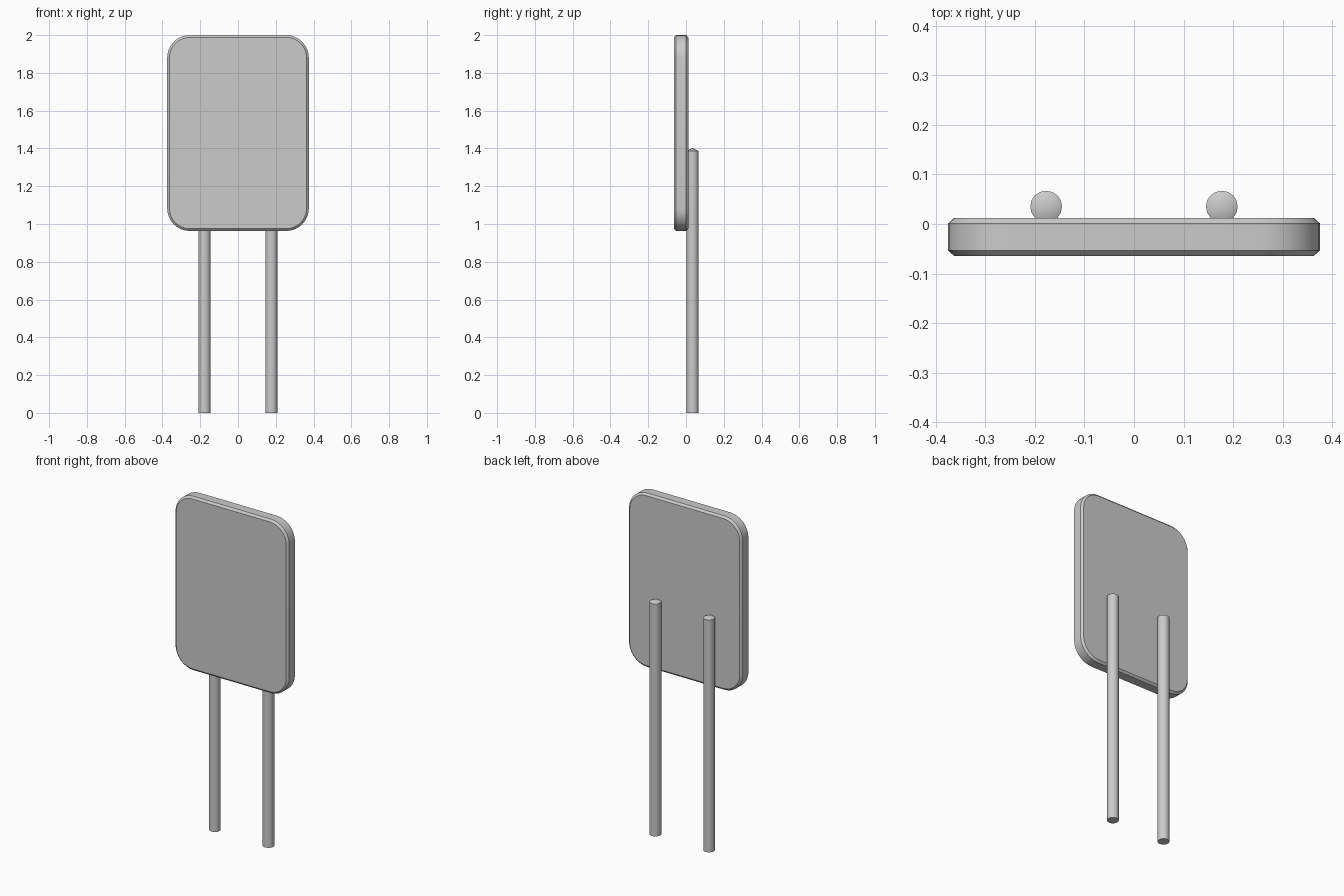
import bpy, bmesh, math

if "Cube" in bpy.data.objects:
    bpy.data.objects.remove(bpy.data.objects["Cube"])


def make_object(name, bm, angle):
    bmesh.ops.recalc_face_normals(bm, faces=bm.faces)
    mesh = bpy.data.meshes.new(name)
    bm.to_mesh(mesh)
    bm.free()
    obj = bpy.data.objects.new(name, mesh)
    bpy.context.collection.objects.link(obj)
    bpy.ops.object.select_all(action='DESELECT')
    obj.select_set(True)
    bpy.context.view_layer.objects.active = obj
    bpy.ops.object.shade_smooth_by_angle(angle=math.radians(angle))
    return obj


def skin(bm, rings):
    """Bridge consecutive rings of vertices with quads."""
    for a, b in zip(rings, rings[1:]):
        n = len(a)
        for i in range(n):
            j = (i + 1) % n
            bm.faces.new((a[i], a[j], b[j], b[i]))


# Sign panel: rounded rectangle with chamfered front and back rims
def rounded_outline(half_w, z0, z1, r, steps=8):
    corners = [(half_w - r, z1 - r), (r - half_w, z1 - r),
               (r - half_w, z0 + r), (half_w - r, z0 + r)]
    return [(cx + r * math.cos(a), cz + r * math.sin(a))
            for q, (cx, cz) in enumerate(corners)
            for a in [(q + k / steps) * math.pi / 2 for k in range(steps + 1)]]


bm = bmesh.new()
rings = []
for y, inset in [(-0.064, 0.012), (-0.053, 0), (0.001, 0), (0.012, 0.012)]:
    outline = rounded_outline(0.375 - inset, 0.963 + inset, 2.0 - inset, 0.12 - inset)
    rings.append([bm.verts.new((x, y, z)) for x, z in outline])
skin(bm, rings)
bm.faces.new(rings[0])
bm.faces.new(rings[-1])
make_object("sign_panel", bm, 30)

# Two round posts with low pointed caps
for side, x in (("left", -0.177), ("right", 0.177)):
    bm = bmesh.new()
    rings = []
    for r, z in [(0.032, 0), (0.032, 1.386)]:
        rings.append([bm.verts.new((x + r * math.cos(i * math.tau / 16),
                                    0.035 + r * math.sin(i * math.tau / 16), z))
                      for i in range(16)])
    skin(bm, rings)
    bm.faces.new(rings[0])
    tip = bm.verts.new((x, 0.035, 1.402))
    for i in range(16):
        bm.faces.new((rings[1][i], rings[1][(i + 1) % 16], tip))
    make_object(side + "_post", bm, 40)
